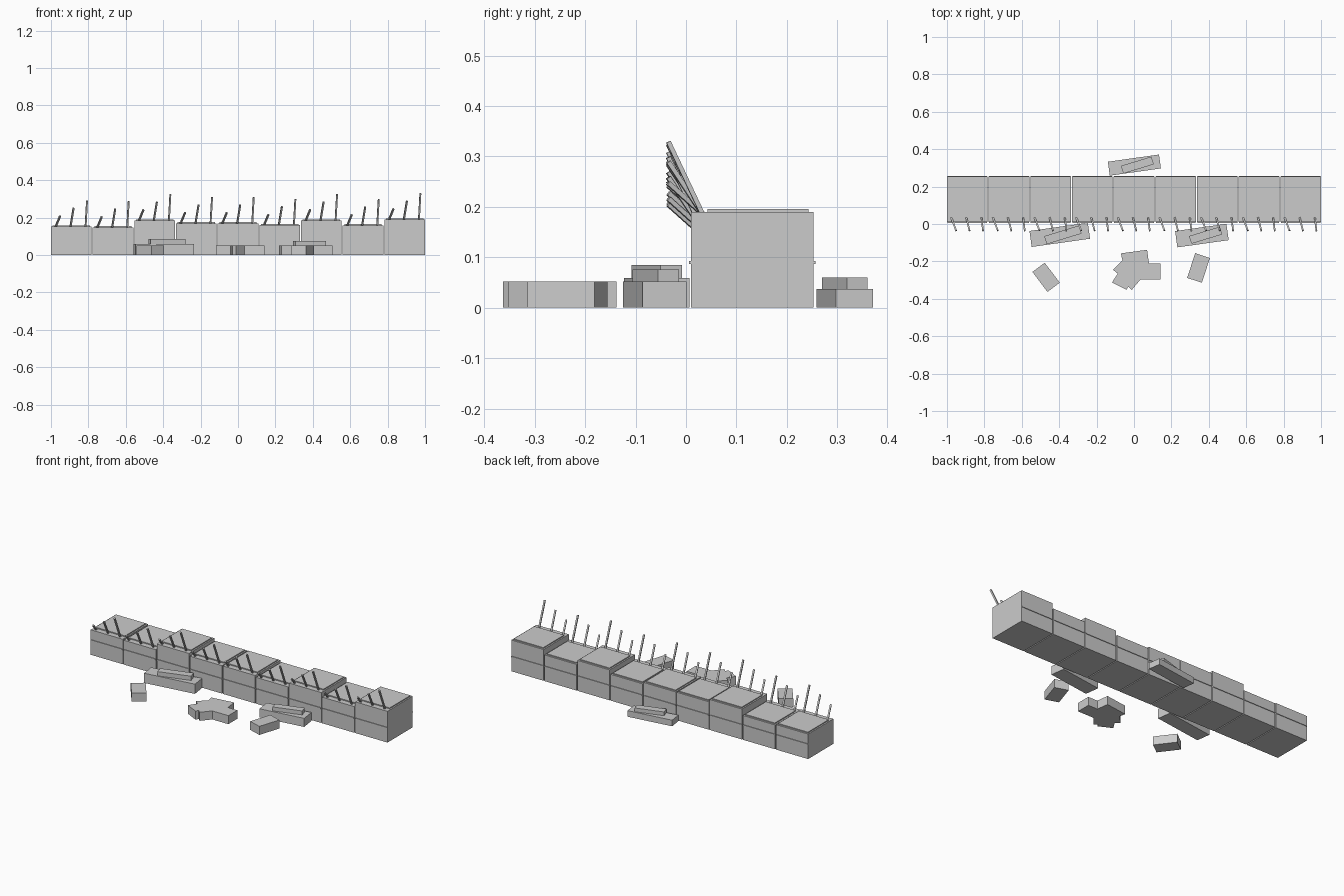
import bpy, bmesh, math
from mathutils import Matrix, Vector

if "Cube" in bpy.data.objects:
    bpy.data.objects.remove(bpy.data.objects["Cube"])

grey = bpy.data.materials.new("concrete grey")
grey.diffuse_color = (0.6, 0.6, 0.6, 1)
grey.use_nodes = True
grey.node_tree.nodes["Principled BSDF"].inputs["Base Color"].default_value = grey.diffuse_color


def finish(bm, name):
    bmesh.ops.recalc_face_normals(bm, faces=bm.faces)
    me = bpy.data.meshes.new(name)
    bm.to_mesh(me)
    bm.free()
    me.materials.append(grey)
    ob = bpy.data.objects.new(name, me)
    bpy.context.collection.objects.link(ob)
    return ob


def box(name, x, y, z0, z1, length, width, angle=0):
    """Upright box, turned about z by angle degrees."""
    bm = bmesh.new()
    m = (Matrix.Translation((x, y, (z0 + z1) / 2))
         @ Matrix.Rotation(math.radians(angle), 4, 'Z')
         @ Matrix.Diagonal((length, width, z1 - z0, 1)))
    bmesh.ops.create_cube(bm, size=1, matrix=m)
    return finish(bm, name)


def rod(name, a, b, thick):
    """Square bar from a to b."""
    a, b = Vector(a), Vector(b)
    d = b - a
    bm = bmesh.new()
    m = (Matrix.Translation((a + b) / 2)
         @ d.to_track_quat('Z', 'Y').to_matrix().to_4x4()
         @ Matrix.Diagonal((thick, thick, d.length, 1)))
    bmesh.ops.create_cube(bm, size=1, matrix=m)
    return finish(bm, name)


# Wall blocks, each with a cap, two seam strips and three leaning spikes
heights = [0.152, 0.148, 0.185, 0.17, 0.17, 0.16, 0.185, 0.159, 0.19]
spikes = [(-0.085, -0.06, 0.06), (-0.005, 0.012, 0.102), (0.076, 0.084, 0.142)]
for i, h in enumerate(heights):
    x = (i - 4) * 0.2228
    box("wall_block", x, 0.1315, 0, h, 0.217, 0.243)
    box("block_cap", x, 0.143, h - 0.002, h + 0.006, 0.2, 0.2)
    for y in (0.0085, 0.2545):
        box("seam_strip", x, y, 0.087, 0.093, 0.213, 0.005)
    for x0, x1, rise in spikes:
        rod("spike", (x + x0, 0.032, h - 0.003), (x + x1, -0.035, h + rise - 0.003), 0.009)

# Stacked slabs: a broad base with a thin bar lying on top
box("left_slab", -0.397, -0.058, 0, 0.059, 0.315, 0.086, 8)
box("left_slab_bar", -0.38, -0.058, 0.059, 0.085, 0.195, 0.045, 17)
box("right_slab", 0.363, -0.062, 0, 0.052, 0.277, 0.088, 8)
box("right_slab_bar", 0.383, -0.06, 0.052, 0.076, 0.172, 0.043, 17)
box("rear_slab", 0.002, 0.315, 0, 0.037, 0.276, 0.075, 8)
box("rear_slab_bar", 0.018, 0.315, 0.037, 0.06, 0.17, 0.043, 17)

# Loose blocks lying in front of the wall
box("left_loose_block", -0.47, -0.285, 0, 0.052, 0.134, 0.082, -53)
box("right_loose_block", 0.345, -0.235, 0, 0.052, 0.139, 0.083, 72)

# Rubble heap, one jagged outline raised to a flat top
outline = [(-0.07, -0.157), (0.07, -0.138), (0.08, -0.211), (0.143, -0.211),
           (0.143, -0.297), (0.035, -0.297), (-0.012, -0.352), (-0.03, -0.335),
           (-0.04, -0.352), (-0.118, -0.313), (-0.087, -0.265),
           (-0.112, -0.245), (-0.062, -0.195)]
bm = bmesh.new()
base = bm.faces.new([bm.verts.new((x, y, 0)) for x, y in outline])
top = bmesh.ops.extrude_face_region(bm, geom=[base], use_keep_orig=True)["geom"]
for v in top:
    if isinstance(v, bmesh.types.BMVert):
        v.co.z = 0.052
finish(bm, "rubble_heap")
